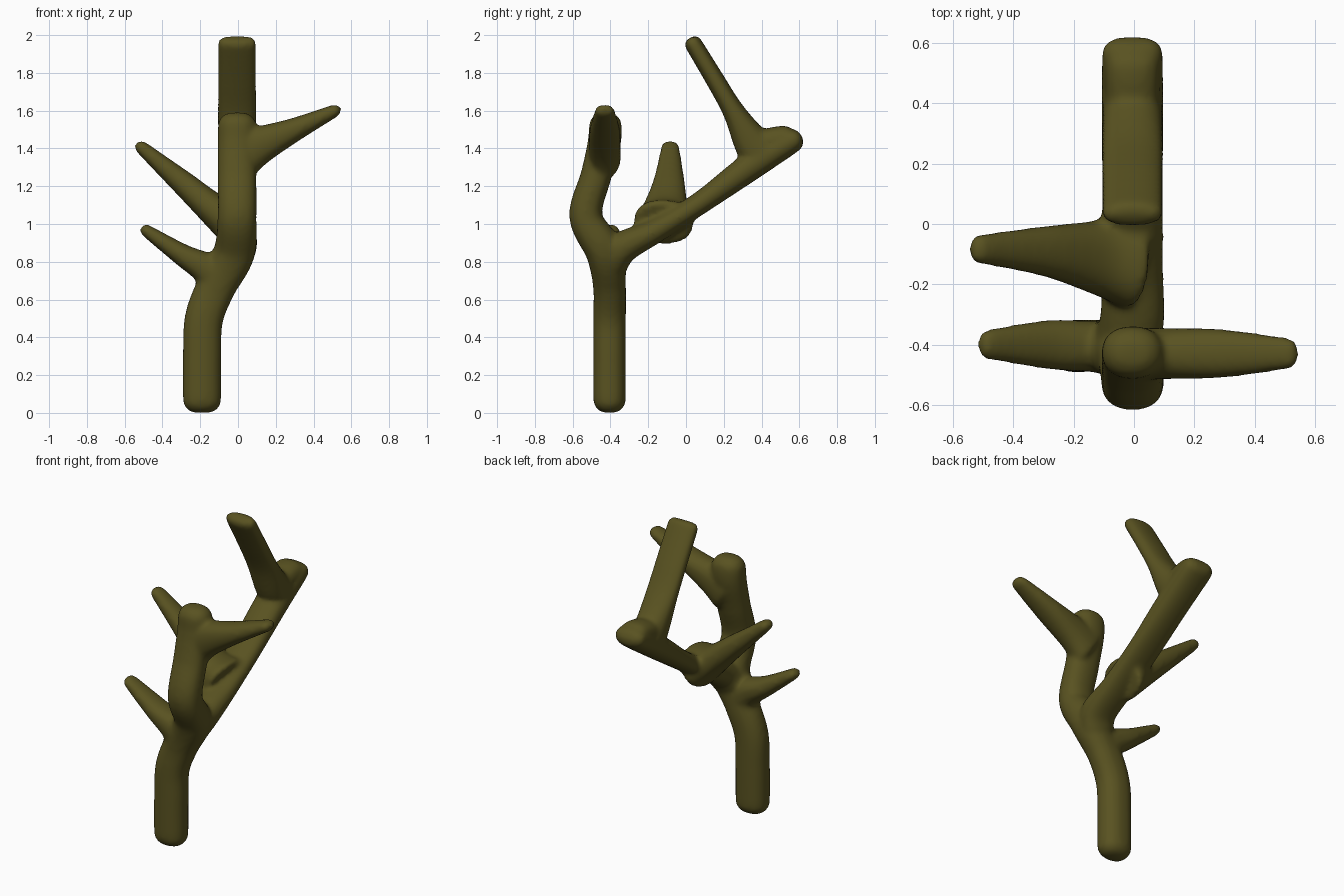
import bpy, bmesh, math
from mathutils import Vector

if "Cube" in bpy.data.objects:
    bpy.data.objects.remove(bpy.data.objects["Cube"])

SEG = 24
bm = bmesh.new()


def catmull(p, t):
    """Smooth interpolation through the path keys (position + two radii)."""
    i = min(int(t), len(p) - 2)
    f = t - i
    a, b, c, d = (p[max(i - 1, 0)], p[i], p[i + 1], p[min(i + 2, len(p) - 1)])
    return [0.5 * (2 * q + (r - o) * f + (2 * o - 5 * q + 4 * r - s) * f * f
                   + (3 * q - o - 3 * r + s) * f ** 3) for o, q, r, s in zip(a, b, c, d)]


def limb(keys, side, cap=0.05):
    """Tube with rounded ends; keys are x, y, z, radius along side, radius across."""
    n = (len(keys) - 1) * 8
    pts = [catmull(keys, i / 8) for i in range(n + 1)]
    pos = [Vector(p[:3]) for p in pts]
    dist = [0.0]
    for a, b in zip(pos, pos[1:]):
        dist.append(dist[-1] + (b - a).length)
    # extra samples close to both ends to round the caps
    total = dist[-1]
    stops = sorted(set([cap * k for k in (0.01, 0.08, 0.25, 0.5, 0.75)]
                       + [total - cap * k for k in (0.01, 0.08, 0.25, 0.5, 0.75)]
                       + [d for d in dist if cap <= d <= total - cap]))
    rings = []
    for s in stops:
        i = max(k for k in range(n) if dist[k] <= s)
        f = (s - dist[i]) / (dist[i + 1] - dist[i])
        c = pos[i].lerp(pos[i + 1], f)
        r1, r2 = (pts[i][k] * (1 - f) + pts[i + 1][k] * f for k in (3, 4))
        e = min(s, total - s) / cap
        inset = cap * (1 - math.sqrt(max(0, 1 - (1 - e) ** 2))) if e < 1 else 0
        r1, r2 = max(r1 - inset, r1 * 0.1), max(r2 - inset, r2 * 0.1)
        d = (pos[min(i + 2, n)] - pos[max(i - 1, 0)]).normalized()
        u = Vector(side)
        u = (u - d * u.dot(d)).normalized()
        v = d.cross(u)
        ring = []
        for k in range(SEG):
            a = 2 * math.pi * k / SEG
            x, y = math.cos(a), math.sin(a)
            x, y = (math.copysign(abs(w) ** 0.88, w) for w in (x, y))
            ring.append(bm.verts.new(c + u * r1 * x + v * r2 * y))
        rings.append(ring)
    for a, b in zip(rings, rings[1:]):
        for k in range(SEG):
            m = (k + 1) % SEG
            bm.faces.new((a[k], a[m], b[m], b[k]))
    bm.faces.new(rings[0][::-1])
    bm.faces.new(rings[-1])


X, Y = (1, 0, 0), (0, 1, 0)
# trunk running into the front upright branch
limb([(-.19, -.405, 0, .102, .087), (-.19, -.405, .3, .102, .087),
      (-.18, -.405, .5, .102, .087), (-.115, -.405, .67, .105, .087),
      (-.02, -.43, .85, .11, .1), (-.005, -.53, 1.04, .103, .088),
      (-.005, -.475, 1.26, .103, .082), (-.005, -.43, 1.45, .103, .088),
      (-.005, -.43, 1.59, .1, .085)], X, .07)
# long branch sloping to the back
limb([(-.06, -.405, .76, .1, .085), (-.01, -.34, .87, .107, .085),
      (-.005, -.16, .965, .103, .065), (-.005, .08, 1.115, .103, .06),
      (-.005, .35, 1.31, .103, .075), (-.005, .61, 1.47, .103, .062)], X, .055)
# rear upright branch, wide and flattened
limb([(-.005, .42, 1.36, .1, .12), (-.005, .35, 1.43, .1, .098),
      (-.005, .25, 1.6, .103, .058), (-.005, .15, 1.77, .103, .05),
      (-.005, .02, 1.985, .103, .046)], X, .035)
# web in the rear elbow
limb([(-.005, .31, 1.4, .09, .05), (-.005, .45, 1.44, .09, .07),
      (-.005, .57, 1.465, .09, .06)], X, .04)
# tapering side twigs
limb([(-.02, -.43, 1.34, .085, .14), (.1, -.43, 1.41, .085, .105),
      (.3, -.43, 1.5, .08, .063), (.545, -.43, 1.615, .048, .03)], Y, .035)
limb([(0, -.12, 1.0, .17, .14), (-.12, -.11, 1.07, .125, .09),
      (-.3, -.09, 1.225, .083, .064), (-.54, -.083, 1.43, .045, .032)], Y, .035)
limb([(-.07, -.405, .68, .085, .12), (-.17, -.405, .765, .085, .085),
      (-.3, -.4, .84, .08, .058), (-.515, -.4, .985, .045, .03)], Y, .035)

bmesh.ops.recalc_face_normals(bm, faces=bm.faces)
mesh = bpy.data.meshes.new("branch")
bm.to_mesh(mesh)
bm.free()
branch = bpy.data.objects.new("branch", mesh)
bpy.context.collection.objects.link(branch)

# fuse the limbs into one smooth skin
remesh = branch.modifiers.new("fuse", 'REMESH')
remesh.mode = 'VOXEL'
remesh.voxel_size = 0.014
remesh.use_smooth_shade = True
smooth = branch.modifiers.new("soften", 'SMOOTH')
smooth.factor = 0.5
smooth.iterations = 8

bark = bpy.data.materials.new("bark")
bark.diffuse_color = (0.1, 0.085, 0.015, 1)
bark.use_nodes = True
bark.node_tree.nodes["Principled BSDF"].inputs["Base Color"].default_value = bark.diffuse_color
mesh.materials.append(bark)
